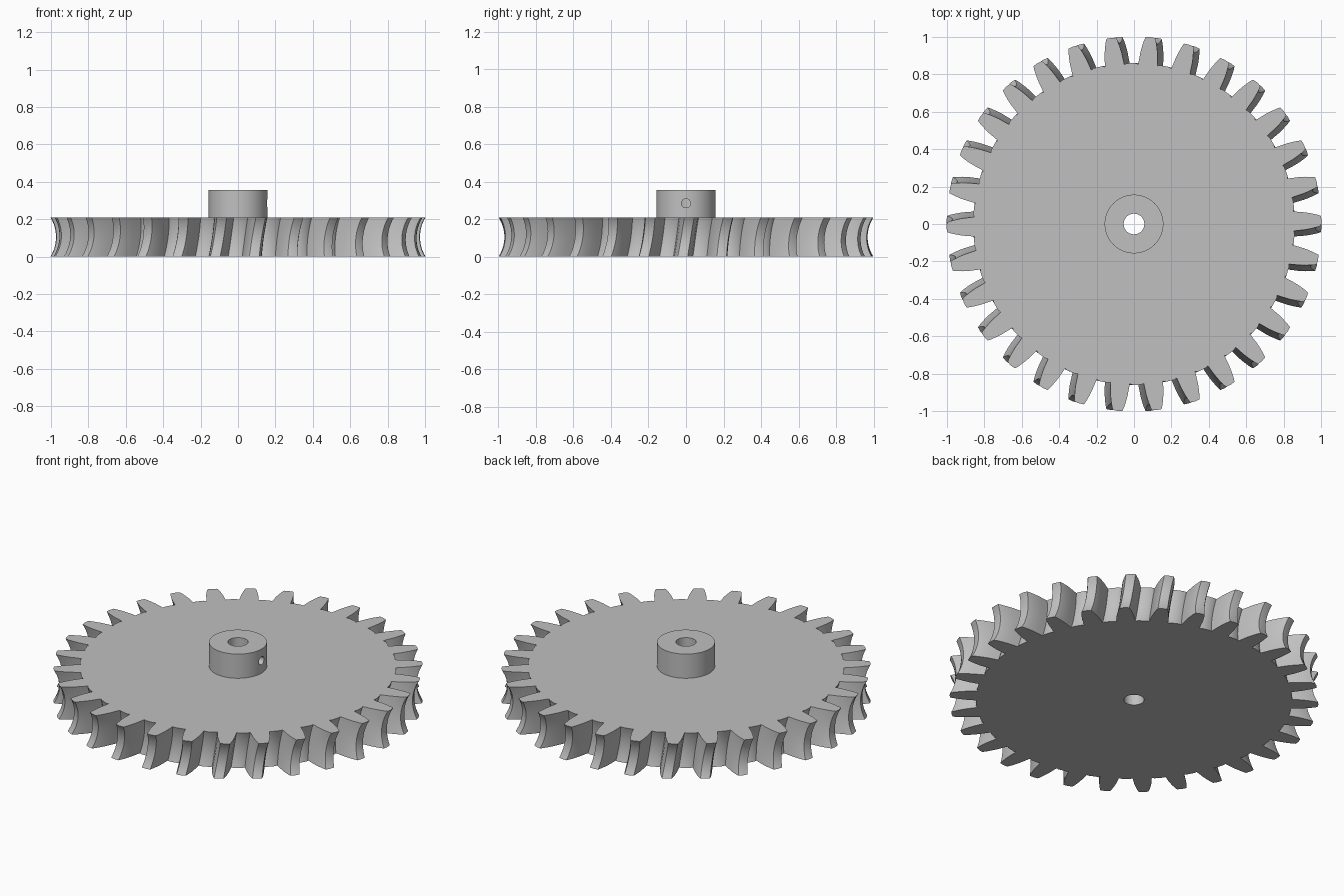
import bpy, bmesh
from math import pi, radians, sin, cos, sqrt

if "Cube" in bpy.data.objects:
    bpy.data.objects.remove(bpy.data.objects["Cube"], do_unlink=True)

TEETH = 30
WIDTH = 0.21            # wheel thickness
HUB_TOP = 0.355
BORE = 0.055
HUB_R = 0.157
TWIST = radians(1.0)    # helix, each way from the middle plane
AXIS = 1.173            # distance to the axis of the mating worm

grey = bpy.data.materials.new("plain grey")
grey.use_nodes = True
grey.diffuse_color = (0.53, 0.53, 0.53, 1)
grey.node_tree.nodes["Principled BSDF"].inputs["Base Color"].default_value = grey.diffuse_color


def loft(name, rings):
    """Join equal rings of points into one closed, ring-shaped solid."""
    bm = bmesh.new()
    loops = [[bm.verts.new(p) for p in ring] for ring in rings]
    count = len(loops[0])
    for a, b in zip(loops, loops[1:] + loops[:1]):
        for i in range(count):
            j = (i + 1) % count
            bm.faces.new((a[i], a[j], b[j], b[i]))
    bmesh.ops.recalc_face_normals(bm, faces=bm.faces)
    mesh = bpy.data.meshes.new(name)
    bm.to_mesh(mesh)
    bm.free()
    mesh.materials.append(grey)
    obj = bpy.data.objects.new(name, mesh)
    bpy.context.collection.objects.link(obj)
    return obj


def circle(radius, z, angles):
    return [(radius * cos(a), radius * sin(a), z) for a in angles]


def smooth(obj, angle):
    bpy.ops.object.select_all(action="DESELECT")
    obj.select_set(True)
    bpy.context.view_layer.objects.active = obj
    bpy.ops.object.shade_smooth_by_angle(angle=radians(angle))


# Tooth outline at the middle plane: half angle in degrees, radius
flank = [(4.5, 0.843), (3.5, 0.838), (3.2, 0.865), (2.9, 0.895),
         (2.45, 0.925), (1.9, 0.955), (1.5, 0.971)]
tooth = [(-a, r) for a, r in flank] + [(0, 0.973)] + [(a, r) for a, r in reversed(flank)]
outline = [(radians(a) + k * 2 * pi / TEETH, r) for k in range(TEETH) for a, r in tooth]


def toothed_ring(t):
    """Outline at height t from -1 to 1, hollowed by arcs about the worm axis."""
    dz = t * WIDTH / 2
    ring = []
    for a, r in outline:
        radius = AXIS - sqrt((AXIS - r) ** 2 - dz ** 2)
        ring.append((radius * cos(a + t * TWIST), radius * sin(a + t * TWIST), WIDTH / 2 + dz))
    return ring


# Toothed wheel with bore
steps = 14
bore_angles = [i * 2 * pi / len(outline) for i in range(len(outline))]
first = outline[0][0]
bore_angles = [a + first for a in bore_angles]
layers = [toothed_ring(2 * i / steps - 1) for i in range(steps + 1)]
wheel = loft("toothed_wheel",
             [circle(BORE, 0, bore_angles)] + layers + [circle(BORE, WIDTH, bore_angles)])
smooth(wheel, 25)

# Hub collar with bore
hub_angles = [i * 2 * pi / 96 for i in range(96)]
hub = loft("hub", [circle(BORE, WIDTH, hub_angles), circle(HUB_R, WIDTH, hub_angles),
                   circle(HUB_R, HUB_TOP, hub_angles), circle(BORE, HUB_TOP, hub_angles)])

# Set-screw hole through one side of the hub
bpy.ops.mesh.primitive_cylinder_add(vertices=32, radius=0.024, depth=0.2,
                                    location=(0.12, 0, 0.285), rotation=(0, pi / 2, 0))
cutter = bpy.context.object
cutter.name = "screw_hole_cutter"
cutter.data.materials.append(grey)
cut = hub.modifiers.new("screw_hole", "BOOLEAN")
cut.operation = "DIFFERENCE"
cut.solver = "EXACT"
cut.object = cutter
bpy.context.view_layer.objects.active = hub
bpy.ops.object.modifier_apply(modifier=cut.name)
bpy.data.objects.remove(cutter, do_unlink=True)
smooth(hub, 30)
